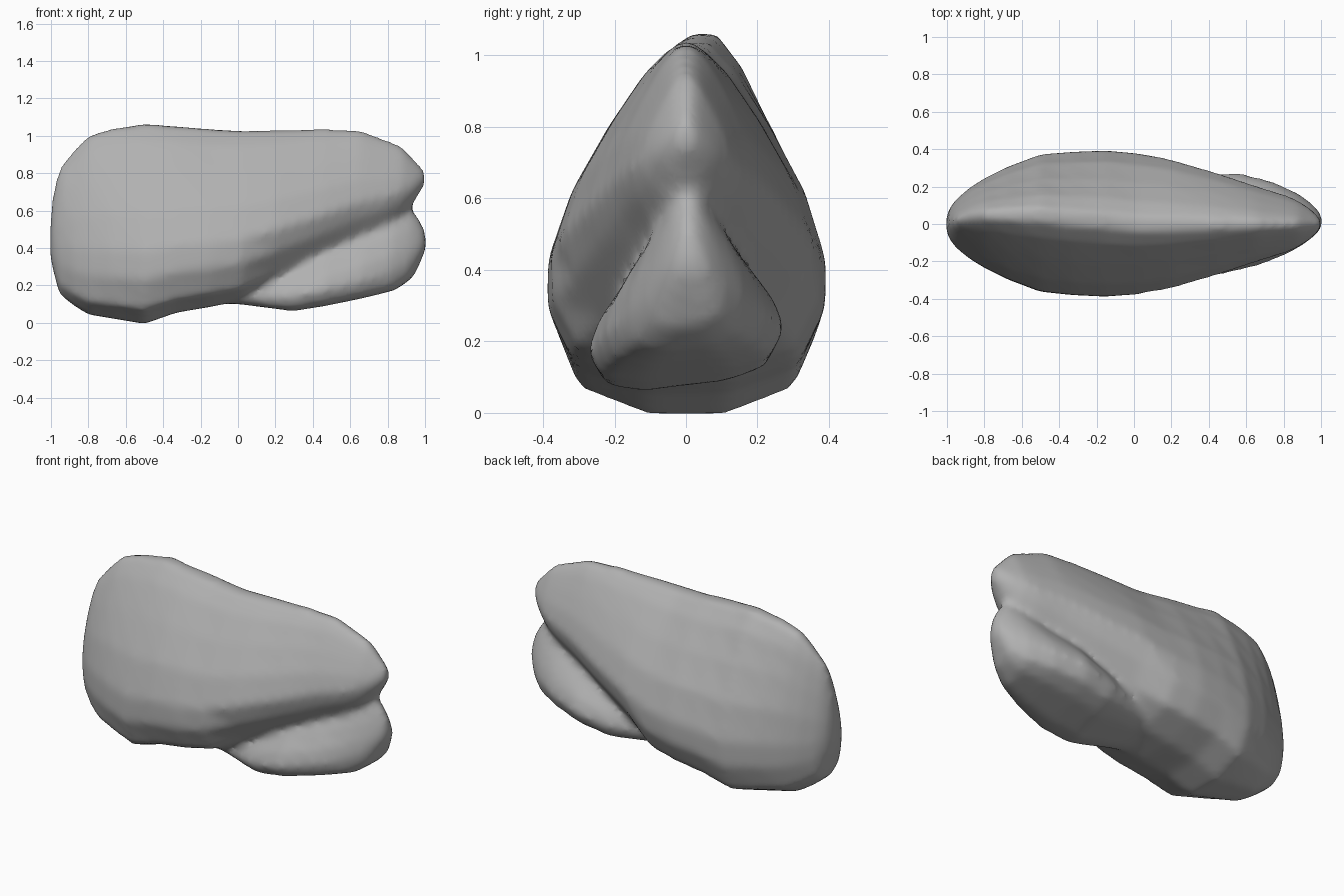
import bpy, bmesh

# Half teardrop cross-sections: (width fraction, height fraction), bottom to top
BODY_HALF = [(0.3, 0.0), (0.82, 0.07), (1.0, 0.22), (1.0, 0.36), (0.84, 0.56),
             (0.58, 0.75), (0.32, 0.91), (0.1, 1.0)]
LOBE_HALF = [(0.45, 0.0), (0.85, 0.07), (1.0, 0.26), (0.9, 0.46), (0.65, 0.7),
             (0.4, 0.88), (0.15, 1.0)]


def loft(bm, half, sections, slant=0.0, skew=0.0, pinch=0.0):
    """Bridge scaled cross-sections (x, bottom, top, half width, lean) along x.
    Pinch narrows the underside of the sections toward the right end."""
    outline = half + [(-w, t) for w, t in reversed(half)]
    rings = []
    for x, low, high, width, lean in sections:
        ring = []
        p = pinch * min(1, max(0, x * 4))
        for w, t in outline:
            y = w * width * (1 - p * max(0, 1 - t / 0.34))
            ring.append(bm.verts.new((x + skew * y, y + lean * t * t,
                                      low + t * (high - low) + slant * y)))
        rings.append(ring)
    n = len(outline)
    for a, b in zip(rings, rings[1:]):
        for i in range(n):
            j = (i + 1) % n
            bm.faces.new((a[i], a[j], b[j], b[i]))
    # closed end fans
    for ring in (rings[0], rings[-1]):
        bmesh.ops.poke(bm, faces=[bm.faces.new(ring)])


bm = bmesh.new()

# Large main mass, its underside rising toward the right end
loft(bm, BODY_HALF, [
    (-1.005, 0.36, 0.54, 0.03, 0.0),
    (-0.988, 0.28, 0.70, 0.08, 0.01),
    (-0.955, 0.155, 0.825, 0.125, 0.02),
    (-0.88, 0.095, 0.92, 0.188, 0.04),
    (-0.80, 0.045, 1.0, 0.238, 0.05),
    (-0.68, 0.025, 1.035, 0.298, 0.05),
    (-0.50, -0.005, 1.063, 0.366, 0.05),
    (-0.33, 0.055, 1.05, 0.382, 0.03),
    (-0.15, 0.085, 1.035, 0.39, 0.02),
    (0.02, 0.12, 1.025, 0.377, 0.0),
    (0.20, 0.20, 1.03, 0.347, 0.0),
    (0.45, 0.32, 1.035, 0.274, 0.0),
    (0.65, 0.43, 1.03, 0.207, 0.0),
    (0.80, 0.51, 0.975, 0.16, 0.0),
    (0.88, 0.57, 0.945, 0.127, 0.0),
    (0.95, 0.66, 0.87, 0.08, 0.0),
    (1.0, 0.74, 0.82, 0.03, 0.0),
], pinch=0.35)

# Smaller lobe tucked under the right half
loft(bm, LOBE_HALF, [
    (-0.30, 0.12, 0.22, 0.06, 0.0),
    (0.05, 0.105, 0.32, 0.18, 0.0),
    (0.32, 0.075, 0.43, 0.258, 0.0),
    (0.50, 0.105, 0.49, 0.278, 0.0),
    (0.70, 0.145, 0.55, 0.228, 0.0),
    (0.85, 0.18, 0.62, 0.163, 0.0),
    (0.93, 0.24, 0.61, 0.11, 0.0),
    (0.98, 0.34, 0.54, 0.065, 0.0),
    (1.005, 0.40, 0.48, 0.03, 0.0),
], slant=0.12, skew=0.2)

bmesh.ops.recalc_face_normals(bm, faces=bm.faces)
mesh = bpy.data.meshes.new("lobed_body")
bm.to_mesh(mesh)
bm.free()
body = bpy.data.objects.new("lobed_body", mesh)
bpy.context.collection.objects.link(body)

# Fuse the two masses into one skin and soften the valley between them
remesh = body.modifiers.new("fuse", 'REMESH')
remesh.mode = 'VOXEL'
remesh.voxel_size = 0.022
remesh.use_smooth_shade = True
soften = body.modifiers.new("soften", 'SMOOTH')
soften.factor = 0.5
soften.iterations = 8

# Darker grey finish
grey = bpy.data.materials.new("dark_grey")
grey.diffuse_color = (0.44, 0.44, 0.44, 1)
mesh.materials.append(grey)
